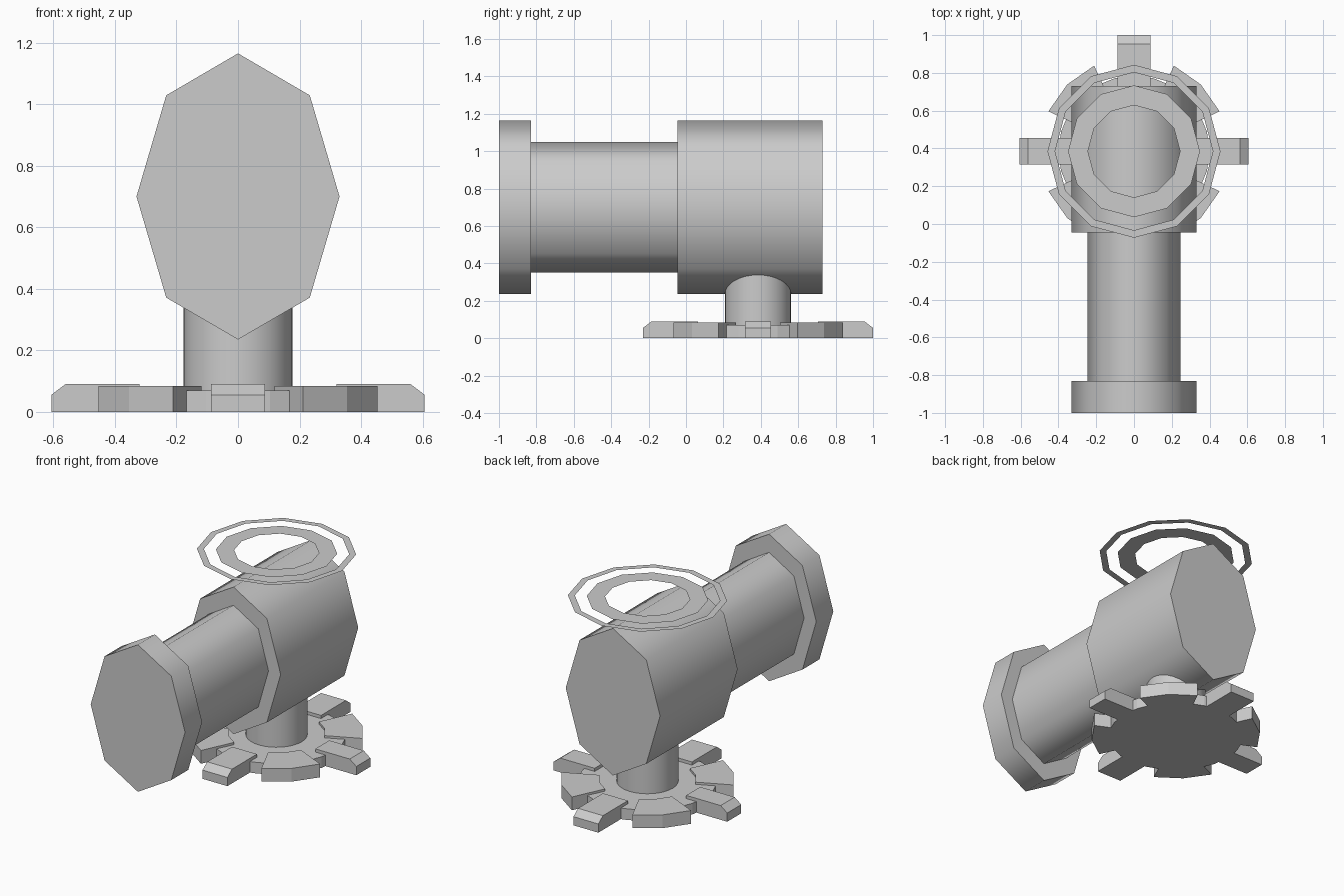
import bpy, bmesh
from math import sin, cos, pi, radians
from mathutils import Matrix, Vector

cube = bpy.data.objects.get("Cube")
if cube:
    bpy.data.objects.remove(cube, do_unlink=True)

HUB_Y = 0.385

grey = bpy.data.materials.new("light grey")
grey.use_nodes = True
grey.diffuse_color = (0.6, 0.6, 0.6, 1)
grey.node_tree.nodes["Principled BSDF"].inputs["Base Color"].default_value = (0.6, 0.6, 0.6, 1)


def add_object(name, bm, smooth=False):
    bmesh.ops.recalc_face_normals(bm, faces=bm.faces)
    mesh = bpy.data.meshes.new(name)
    bm.to_mesh(mesh)
    bm.free()
    mesh.materials.append(grey)
    obj = bpy.data.objects.new(name, mesh)
    bpy.context.collection.objects.link(obj)
    if smooth:
        bpy.ops.object.select_all(action='DESELECT')
        obj.select_set(True)
        bpy.context.view_layer.objects.active = obj
        bpy.ops.object.shade_smooth_by_angle(angle=radians(70))
    return obj


def prism(name, points, offset, matrix=None, smooth=False):
    """Extrude a closed outline along an offset, then place it."""
    bm = bmesh.new()
    face = bm.faces.new([bm.verts.new(p) for p in points])
    out = bmesh.ops.extrude_face_region(bm, geom=[face], use_keep_orig=True)
    verts = [g for g in out["geom"] if isinstance(g, bmesh.types.BMVert)]
    bmesh.ops.translate(bm, verts=verts, vec=Vector(offset))
    if matrix:
        bm.transform(matrix)
    return add_object(name, bm, smooth)


def circle(radius, z, sides):
    return [(radius * cos(2 * pi * i / sides), HUB_Y + radius * sin(2 * pi * i / sides), z)
            for i in range(sides)]


def barrel(name, rx, rz, y0, y1):
    """Stretched eight-sided barrel lying along y."""
    points = [(rx * cos(i * pi / 4), y0, 0.7 + rz * sin(i * pi / 4)) for i in range(8)]
    return prism(name, points, (0, y1 - y0, 0), smooth=True)


def flat_ring(name, inner, outer, z):
    bm = bmesh.new()
    a = [bm.verts.new(p) for p in circle(inner, z, 12)]
    b = [bm.verts.new(p) for p in circle(outer, z, 12)]
    for i in range(12):
        j = (i + 1) % 12
        bm.faces.new((a[i], b[i], b[j], a[j]))
    return add_object(name, bm)


# Horizontal body: end flange, neck and large barrel
barrel("front_flange", 0.33, 0.465, -1.0, -0.83)
barrel("neck_barrel", 0.245, 0.35, -0.83, -0.045)
barrel("main_barrel", 0.33, 0.465, -0.045, 0.73)

# Post and base plate
prism("post", circle(0.177, 0.03, 32), (0, 0, 0.42), smooth=True)
prism("base_plate", circle(0.4, 0, 24), (0, 0, 0.07))

# Narrow chamfered arms and wide wedge teeth around the base
for k in range(4):
    half, reach = ((0.07, 0.607), (0.087, 0.615))[k % 2]
    place = Matrix.Translation((0, HUB_Y, 0)) @ Matrix.Rotation(k * pi / 2, 4, 'Z')
    profile = [(0.32, -half, 0), (reach, -half, 0), (reach, -half, 0.055),
               (reach - 0.046, -half, 0.09), (0.32, -half, 0.09)]
    prism(f"base_arm_{k + 1}", profile, (0, 2 * half, 0), place)

    corners = [(0.28, -20), (0.5, -20), (0.5, 0), (0.5, 20), (0.28, 20), (0.28, 0)]
    wedge = [(r * cos(radians(a + 45)), r * sin(radians(a + 45)), 0) for r, a in corners]
    prism(f"base_tooth_{k + 1}", wedge, (0, 0, 0.084), place)

# Paper-thin rings floating above the body
flat_ring("inner_ring", 0.244, 0.349, 1.225)
flat_ring("outer_ring", 0.418, 0.458, 1.225)
